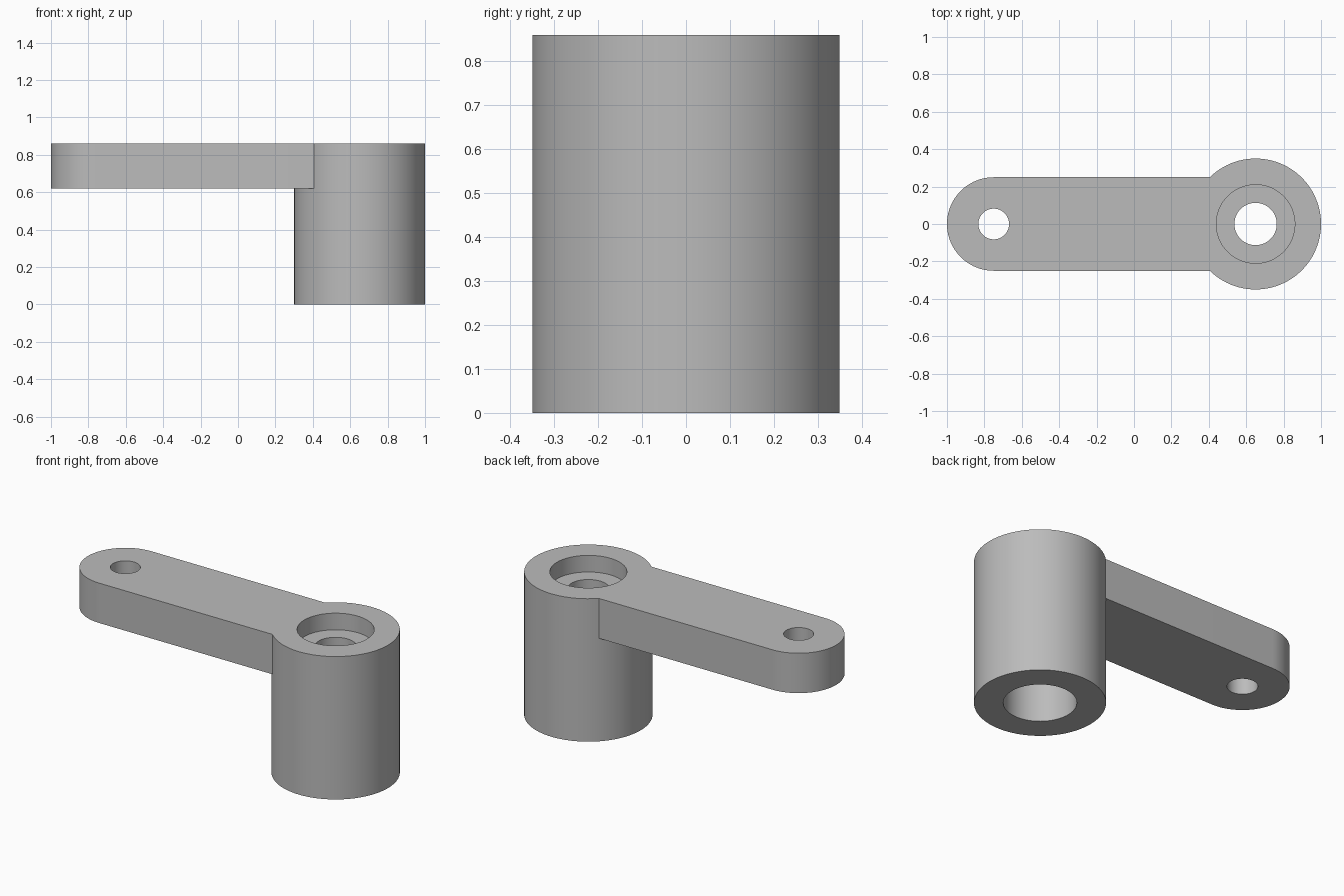
import bpy
import math

default_cube = bpy.data.objects.get("Cube")
if default_cube:
    bpy.data.objects.remove(default_cube, do_unlink=True)

TOP, ARM_BOTTOM = 0.86, 0.62
BOSS_X, BOSS_R = 0.65, 0.35
TIP_X, TIP_R = -0.75, 0.25

grey = bpy.data.materials.new("plain grey")
grey.use_nodes = True
colour = (0.5, 0.5, 0.5, 1)
grey.diffuse_color = colour
grey.node_tree.nodes["Principled BSDF"].inputs["Base Color"].default_value = colour


def cylinder(name, x, radius, bottom, top):
    bpy.ops.mesh.primitive_cylinder_add(
        vertices=96, radius=radius, depth=top - bottom,
        location=(x, 0, (bottom + top) / 2))
    part = bpy.context.object
    part.name = name
    part.data.materials.append(grey)
    return part


def boolean(target, tool, operation):
    mod = target.modifiers.new(tool.name, 'BOOLEAN')
    mod.operation = operation
    mod.solver = 'EXACT'
    mod.object = tool
    bpy.context.view_layer.objects.active = target
    bpy.ops.object.modifier_apply(modifier=mod.name)
    bpy.data.objects.remove(tool, do_unlink=True)


# Arm: rounded free end, straight sides running into the boss
outline = []
for i in range(49):
    a = math.pi / 2 + math.pi * i / 48
    outline.append((TIP_X + TIP_R * math.cos(a), TIP_R * math.sin(a)))
outline += [(BOSS_X, -TIP_R), (BOSS_X, TIP_R)]
n = len(outline)
verts = [(x, y, z) for z in (ARM_BOTTOM, TOP) for x, y in outline]
faces = [tuple(reversed(range(n))), tuple(range(n, 2 * n))]
faces += [(i, (i + 1) % n, n + (i + 1) % n, n + i) for i in range(n)]
mesh = bpy.data.meshes.new("arm")
mesh.from_pydata(verts, [], faces)
mesh.materials.append(grey)
arm = bpy.data.objects.new("arm", mesh)
bpy.context.collection.objects.link(arm)

# Boss: tall round post joined to the arm
lever = cylinder("lever_arm", BOSS_X, BOSS_R, 0, TOP)
boolean(lever, arm, 'UNION')

# Bores: top recess, narrow through hole, wide socket below, tip hole
for name, x, radius, bottom, top in (
        ("top_recess", BOSS_X, 0.21, TOP - 0.1, TOP + 0.1),
        ("bolt_hole", BOSS_X, 0.113, 0.3, TOP + 0.1),
        ("shaft_socket", BOSS_X, 0.195, -0.1, ARM_BOTTOM),
        ("tip_hole", TIP_X, 0.082, ARM_BOTTOM - 0.1, TOP + 0.1)):
    boolean(lever, cylinder(name, x, radius, bottom, top), 'DIFFERENCE')

# Smooth round walls, crisp rims
bpy.ops.object.select_all(action='DESELECT')
lever.select_set(True)
bpy.context.view_layer.objects.active = lever
bpy.ops.object.shade_smooth_by_angle(angle=math.radians(30))
